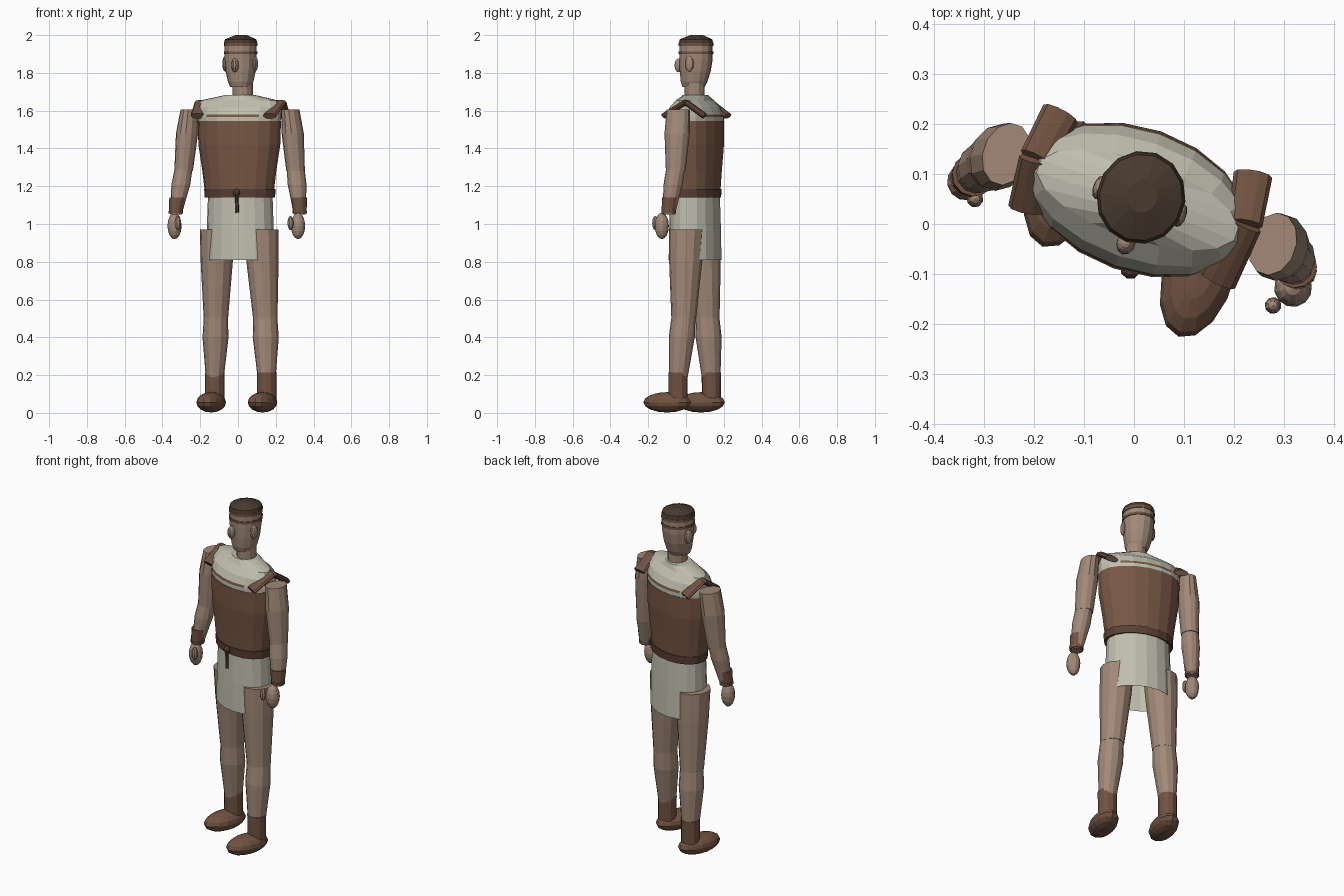
import bpy, bmesh, math
from mathutils import Vector, Matrix

if "Cube" in bpy.data.objects:
    bpy.data.objects.remove(bpy.data.objects["Cube"])

TURN = math.radians(-19)          # the whole body is turned slightly about z
ROT = Matrix.Rotation(TURN, 3, 'Z')


def mat(name, rgb):
    m = bpy.data.materials.new(name)
    m.diffuse_color = (*rgb, 1)
    m.use_nodes = True
    m.node_tree.nodes["Principled BSDF"].inputs["Base Color"].default_value = m.diffuse_color
    return m


SKIN = mat("skin", (0.36, 0.25, 0.185))
SHIRT = mat("shirt_brown", (0.185, 0.095, 0.058))
LEATHER = mat("leather_brown", (0.165, 0.085, 0.053))
CREAM = mat("cream_cloth", (0.53, 0.52, 0.43))
DARK = mat("dark_cap", (0.065, 0.042, 0.028))
BELT = mat("belt_brown", (0.10, 0.05, 0.033))


def finish(name, bm, *mats):
    bmesh.ops.recalc_face_normals(bm, faces=bm.faces)
    me = bpy.data.meshes.new(name)
    bm.to_mesh(me)
    bm.free()
    for m in mats:
        me.materials.append(m)
    ob = bpy.data.objects.new(name, me)
    bpy.context.collection.objects.link(ob)
    return ob


def loft(name, rings, mats, n=12, caps=(True, True), rule=None):
    """Stack of level ellipses (x, y, z, half width, half depth), turned with the body."""
    bm = bmesh.new()
    loops = []
    for x, y, z, a, b in rings:
        loop = []
        for i in range(n):
            t = 2 * math.pi * (i + 0.5) / n
            p = ROT @ Vector((a * math.cos(t), b * math.sin(t), 0))
            loop.append(bm.verts.new(p + Vector((x, y, z))))
        loops.append(loop)
    for lo, hi in zip(loops, loops[1:]):
        for i in range(n):
            j = (i + 1) % n
            bm.faces.new((lo[i], lo[j], hi[j], hi[i]))
    if caps[0]:
        bm.faces.new(loops[0])
    if caps[1]:
        bm.faces.new(loops[-1])
    if rule:
        for f in bm.faces:
            f.material_index = rule(f.calc_center_median())
    return finish(name, bm, *mats)


def ball(name, loc, size, m, turn=TURN, tilt=0.0, seg=12, rings=8):
    bm = bmesh.new()
    bmesh.ops.create_uvsphere(bm, u_segments=seg, v_segments=rings, radius=1)
    bm.transform(Matrix.Translation(loc) @ Matrix.Rotation(turn, 4, 'Z')
                 @ Matrix.Rotation(tilt, 4, 'Y') @ Matrix.Diagonal((*size, 1)))
    return finish(name, bm, m)


def bar(name, p, q, w, t, m, n=10, taper=1.0):
    """Flattened round bar from p to q, wide across the level direction."""
    p, q = Vector(p), Vector(q)
    d = (q - p).normalized()
    side = d.cross(Vector((0, 0, 1)))
    side = side.normalized() if side.length > 1e-3 else ROT @ Vector((1, 0, 0))
    up = side.cross(d)
    bm = bmesh.new()
    ends = []
    for c, s in ((p, taper), (q, 1.0)):
        ends.append([bm.verts.new(c + s * (side * w * math.cos(2 * math.pi * i / n)
                                           + up * t * math.sin(2 * math.pi * i / n)))
                     for i in range(n)])
    for i in range(n):
        j = (i + 1) % n
        bm.faces.new((ends[0][i], ends[0][j], ends[1][j], ends[1][i]))
    bm.faces.new(ends[0])
    bm.faces.new(ends[1])
    return finish(name, bm, m)


CX, CY = 0.007, 0.048

# shirt, belt and skirt
loft("shirt", [(CX, CY, 1.15, 0.186, 0.126), (CX, CY, 1.28, 0.202, 0.134),
               (CX, CY, 1.42, 0.224, 0.144), (CX, CY, 1.545, 0.228, 0.145)],
     [SHIRT], n=18)
loft("belt", [(CX + 0.003, CY, 1.14, 0.192, 0.131), (CX + 0.003, CY, 1.185, 0.195, 0.134)],
     [BELT], n=18)
loft("skirt", [(0.012, CY, 0.81, 0.187, 0.134), (0.012, CY, 0.98, 0.182, 0.131),
               (0.012, CY, 1.145, 0.176, 0.126)], [CREAM], n=18, caps=(False, True))

# cream yoke with a thin brown trim line on chest and back


def trim(c):
    lx = (ROT.transposed() @ (c - Vector((CX, CY, 0)))).x
    return 1 if 1.563 < c.z < 1.582 and abs(lx) < 0.14 else 0


loft("yoke", [(CX, CY, 1.54, 0.226, 0.143), (CX, CY, 1.566, 0.228, 0.142),
              (CX, CY, 1.58, 0.228, 0.138), (CX, CY, 1.62, 0.228, 0.118),
              (CX, CY, 1.655, 0.212, 0.078), (0.012, 0.05, 1.682, 0.085, 0.066)],
     [CREAM, SHIRT], n=18, rule=trim)

# belt knot and hanging tail
ball("belt_knot", (-0.008, -0.092, 1.165), (0.02, 0.018, 0.02), BELT, seg=8, rings=6)
bar("belt_tail", (-0.003, -0.098, 1.06), (-0.008, -0.095, 1.16), 0.009, 0.009, BELT, n=6)

# neck and head
HX, HY = 0.014, 0.053
loft("neck", [(0.025, 0.045, 1.62, 0.054, 0.054), (0.025, 0.045, 1.76, 0.054, 0.054)], [SKIN])
loft("head", [(HX, 0.04, 1.725, 0.055, 0.06), (HX, 0.043, 1.755, 0.068, 0.072),
              (HX, 0.049, 1.81, 0.08, 0.083), (HX, HY, 1.87, 0.085, 0.089),
              (HX, HY, 1.955, 0.085, 0.09)], [SKIN], n=14)
loft("hair_band", [(HX, HY, 1.9, 0.089, 0.094), (HX, HY, 1.914, 0.089, 0.094)], [LEATHER], n=14)
loft("cap_rim", [(HX, HY, 1.942, 0.089, 0.094), (HX, HY, 1.958, 0.089, 0.094)], [LEATHER], n=14)
loft("cap", [(HX, HY, 1.955, 0.089, 0.093), (HX, HY, 1.978, 0.083, 0.087),
             (HX + 0.003, HY + 0.003, 2.0, 0.03, 0.034)], [DARK], n=14)
ball("nose", (-0.016, -0.038, 1.84), (0.019, 0.024, 0.037), SKIN, seg=10)
for s, label in ((-1, "left"), (1, "right")):
    p = Vector((HX, HY, 1.848)) + ROT @ Vector((s * 0.085, -0.008, 0))
    ball("ear_" + label, p, (0.013, 0.025, 0.041), SKIN, seg=10)

# shoulder straps: two flattened bars meeting at the top of each shoulder
STRAPS = {"left": ((-0.195, 0.13, 1.645), (-0.213, 0.03, 1.572), (-0.147, 0.22, 1.572)),
          "right": ((0.222, 0.0, 1.645), (0.167, -0.112, 1.572), (0.238, 0.098, 1.572))}
for label, (top, front, back) in STRAPS.items():
    bar("strap_front_" + label, top, front, 0.039, 0.017, LEATHER, taper=0.9)
    bar("strap_back_" + label, top, back, 0.039, 0.017, LEATHER, taper=0.9)

# arms: shoulder, elbow and wrist centres, then the hand
ARMS = {"left": ((-0.255, 0.14), (-0.288, 0.125), (-0.329, 0.092), (-0.336, 0.085)),
        "right": ((0.277, -0.04), (0.305, -0.055), (0.327, -0.092), (0.318, -0.128))}
for label, (s, e, w, h) in ARMS.items():
    s, e, w = Vector(s), Vector(e), Vector(w)
    m = s.lerp(e, 0.45)
    loft("upper_arm_" + label, [(*s, 1.607, 0.047, 0.064), (*m, 1.48, 0.058, 0.068),
                                (*e, 1.28, 0.049, 0.052)], [SKIN])
    f = e.lerp(w, 0.35)
    loft("forearm_" + label, [(*w, 1.05, 0.031, 0.033), (*f, 1.21, 0.05, 0.051),
                              (*e, 1.295, 0.047, 0.05)], [SKIN])
    c = e.lerp(w, 0.78)
    loft("bracer_" + label, [(*w, 1.065, 0.036, 0.037), (*c, 1.14, 0.044, 0.044)], [LEATHER])
    loft("cuff_ring_" + label, [(*w, 1.055, 0.038, 0.038), (*w, 1.07, 0.039, 0.039)], [LEATHER])
    ball("hand_" + label, (*h, 0.99), (0.038, 0.038, 0.07), SKIN)
    q = Vector((*h, 1.005)) + Vector((0.018 if label == "left" else -0.04, -0.035, 0))
    ball("thumb_" + label, q, (0.017, 0.017, 0.038), SKIN, seg=8, rings=6)

# legs: hip, knee and ankle centres, then the foot
LEGS = {"left": ((-0.11, 0.088), (-0.117, 0.112), (-0.123, 0.134), (-0.142, 0.08)),
        "right": ((0.122, 0.004), (0.144, -0.012), (0.152, -0.042), (0.13, -0.1))}
for label, (h, k, a, f) in LEGS.items():
    h, k, a = Vector(h), Vector(k), Vector(a)
    m = h.lerp(k, 0.35)
    loft("thigh_" + label, [(*k, 0.505, 0.065, 0.066), (*m, 0.8, 0.085, 0.088),
                            (*h, 0.97, 0.092, 0.094)], [SKIN])
    c = k.lerp(a, 0.35)
    loft("shin_" + label, [(*a, 0.17, 0.046, 0.048), (*c, 0.4, 0.069, 0.069),
                           (*k, 0.525, 0.063, 0.063)], [SKIN])
    loft("boot_shaft_" + label, [(*a, 0.05, 0.051, 0.05), (*a, 0.215, 0.052, 0.051)], [LEATHER])
    ball("boot_foot_" + label, (*f, 0.056), (0.071, 0.132, 0.054), LEATHER,
         turn=math.radians(-18), seg=14)
